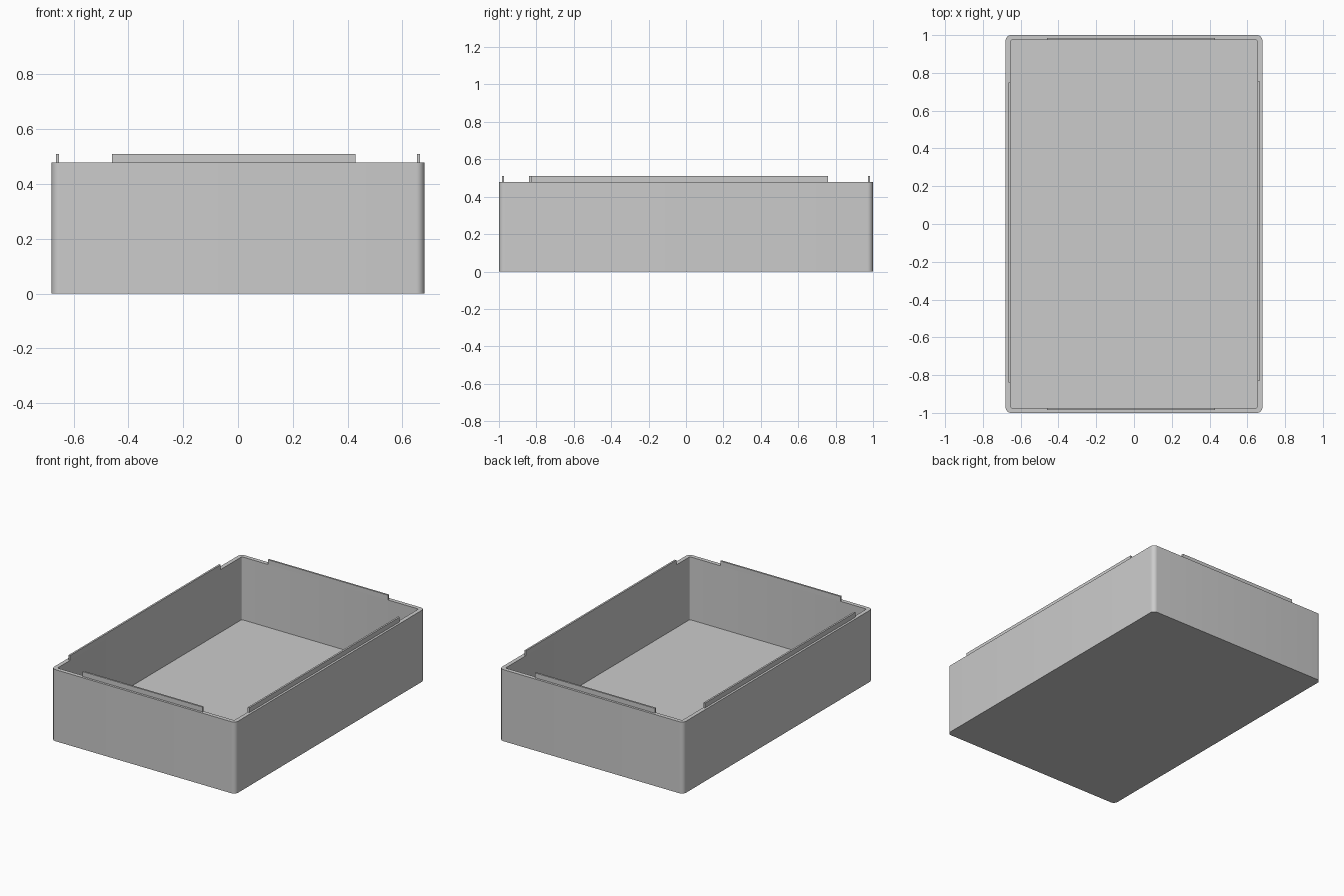
import bpy
import bmesh

cube = bpy.data.objects.get("Cube")
if cube:
    bpy.data.objects.remove(cube, do_unlink=True)

HALF_X, HALF_Y = 0.68, 1.0
WALL, FLOOR = 0.027, 0.058
RIM, LIP_TOP, LIP = 0.478, 0.51, 0.012

grey = bpy.data.materials.new("plain grey")
grey.use_nodes = True
colour = (0.6, 0.6, 0.6, 1)
grey.diffuse_color = colour
grey.node_tree.nodes["Principled BSDF"].inputs["Base Color"].default_value = colour


def block(name, x0, x1, y0, y1, z0, z1, radius=0, segments=8):
    """Box between limits, with optionally rounded upright edges."""
    bm = bmesh.new()
    bmesh.ops.create_cube(bm, size=1)
    for v in bm.verts:
        v.co.x = x1 if v.co.x > 0 else x0
        v.co.y = y1 if v.co.y > 0 else y0
        v.co.z = z1 if v.co.z > 0 else z0
    if radius:
        upright = [e for e in bm.edges
                   if abs(e.verts[0].co.z - e.verts[1].co.z) > 0.01]
        bmesh.ops.bevel(bm, geom=upright, offset=radius, segments=segments,
                        profile=0.5, affect='EDGES')
    mesh = bpy.data.meshes.new(name)
    bm.to_mesh(mesh)
    bm.free()
    mesh.materials.append(grey)
    obj = bpy.data.objects.new(name, mesh)
    bpy.context.collection.objects.link(obj)
    return obj


# Open tray: rounded block hollowed by a slightly rounded cavity
ix, iy = HALF_X - WALL, HALF_Y - WALL
tray = block("tray_body", -HALF_X, HALF_X, -HALF_Y, HALF_Y, 0, RIM, 0.03)
cavity = block("cavity_cutter", -ix, ix, -iy, iy, FLOOR, RIM + 0.2, 0.006, 3)
hollow = tray.modifiers.new("hollow", 'BOOLEAN')
hollow.operation = 'DIFFERENCE'
hollow.solver = 'EXACT'
hollow.object = cavity
bpy.context.view_layer.objects.active = tray
tray.select_set(True)
bpy.ops.object.modifier_apply(modifier=hollow.name)
bpy.data.objects.remove(cavity, do_unlink=True)
bpy.ops.object.shade_smooth_by_angle(angle=0.6)

# Locating lips standing on the inner part of each rim
for name, side in (("front_lip", -1), ("back_lip", 1)):
    ys = sorted((side * iy, side * (iy + LIP)))
    block(name, -0.46, 0.428, *ys, RIM, LIP_TOP)
for name, side, start, end in (("right_lip", -1, -0.84, 0.75),
                               ("left_lip", 1, -0.83, 0.758)):
    xs = sorted((side * ix, side * (ix + LIP)))
    block(name, *xs, start, end, RIM, LIP_TOP)
